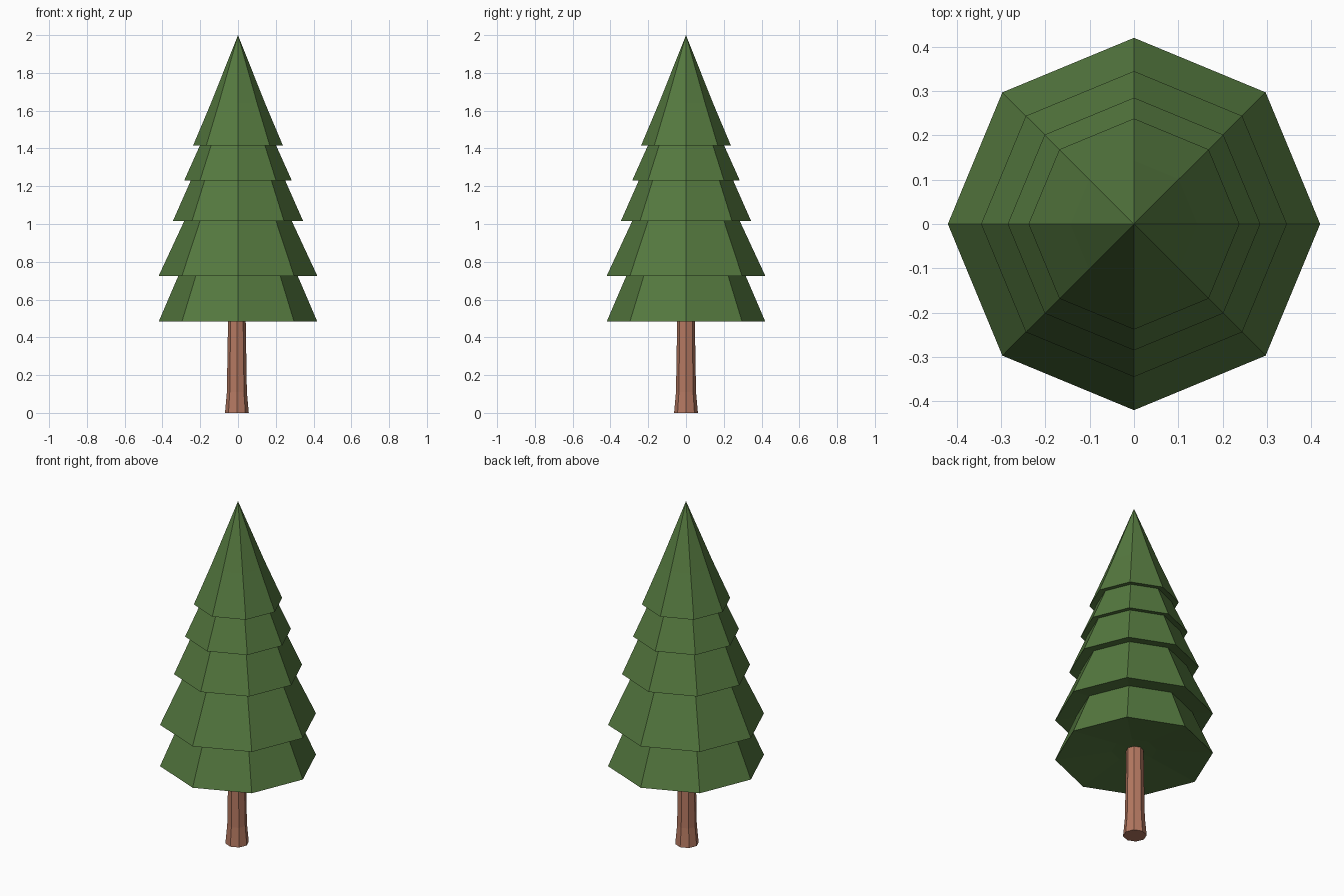
import bpy, bmesh
from math import cos, sin, pi

if "Cube" in bpy.data.objects:
    bpy.data.objects.remove(bpy.data.objects["Cube"])

SIDES = 8


def material(name, color):
    m = bpy.data.materials.new(name)
    m.diffuse_color = (*color, 1)
    m.use_nodes = True
    m.node_tree.nodes["Principled BSDF"].inputs["Base Color"].default_value = m.diffuse_color
    return m


def lathe(name, profile, mat, cx=0.0):
    """Eight-sided solid from (radius, z) points, bottom to top; radius 0 is a tip."""
    bm = bmesh.new()
    rings = []
    for r, z in profile:
        n = SIDES if r > 0 else 1
        rings.append([bm.verts.new((cx + r * cos(2 * pi * i / SIDES),
                                    r * sin(2 * pi * i / SIDES), z)) for i in range(n)])
    for a, b in zip(rings, rings[1:]):
        for i in range(SIDES):
            j = (i + 1) % SIDES
            if len(a) == 1:
                bm.faces.new((a[0], b[j], b[i]))
            elif len(b) == 1:
                bm.faces.new((a[i], a[j], b[0]))
            else:
                bm.faces.new((a[i], a[j], b[j], b[i]))
    bmesh.ops.recalc_face_normals(bm, faces=bm.faces[:])
    me = bpy.data.meshes.new(name)
    bm.to_mesh(me)
    bm.free()
    me.materials.append(mat)
    ob = bpy.data.objects.new(name, me)
    bpy.context.collection.objects.link(ob)
    return ob


green = material("needles", (0.09, 0.19, 0.05))
brown = material("bark", (0.46, 0.19, 0.12))

# Trunk with a slightly flared foot
lathe("trunk", [(0, 0), (0.063, 0), (0.053, 0.11), (0.046, 0.54), (0, 0.54)], brown, cx=-0.006)

# Foliage tiers: rim radius, rim height, then radius and height where the next tier covers it
tiers = [
    (0.42, 0.483, 0.316, 0.725),
    (0.42, 0.725, 0.285, 1.015),
    (0.345, 1.015, 0.25, 1.23),
    (0.285, 1.23, 0.202, 1.415),
]
for k, (r, z, r2, z2) in enumerate(tiers, 1):
    t = 0.02  # tuck the top just inside the tier above
    top = r2 - (r - r2) / (z2 - z) * t
    lathe(f"foliage_tier_{k}",
          [(0, z + 0.04), (0.12, z + 0.035), (r, z), (top, z2 + t), (0, z2 + 0.06)], green)

# Pointed crown
lathe("foliage_crown",
      [(0, 1.455), (0.1, 1.445), (0.238, 1.415), (0.143, 1.64), (0, 2.0)], green)
